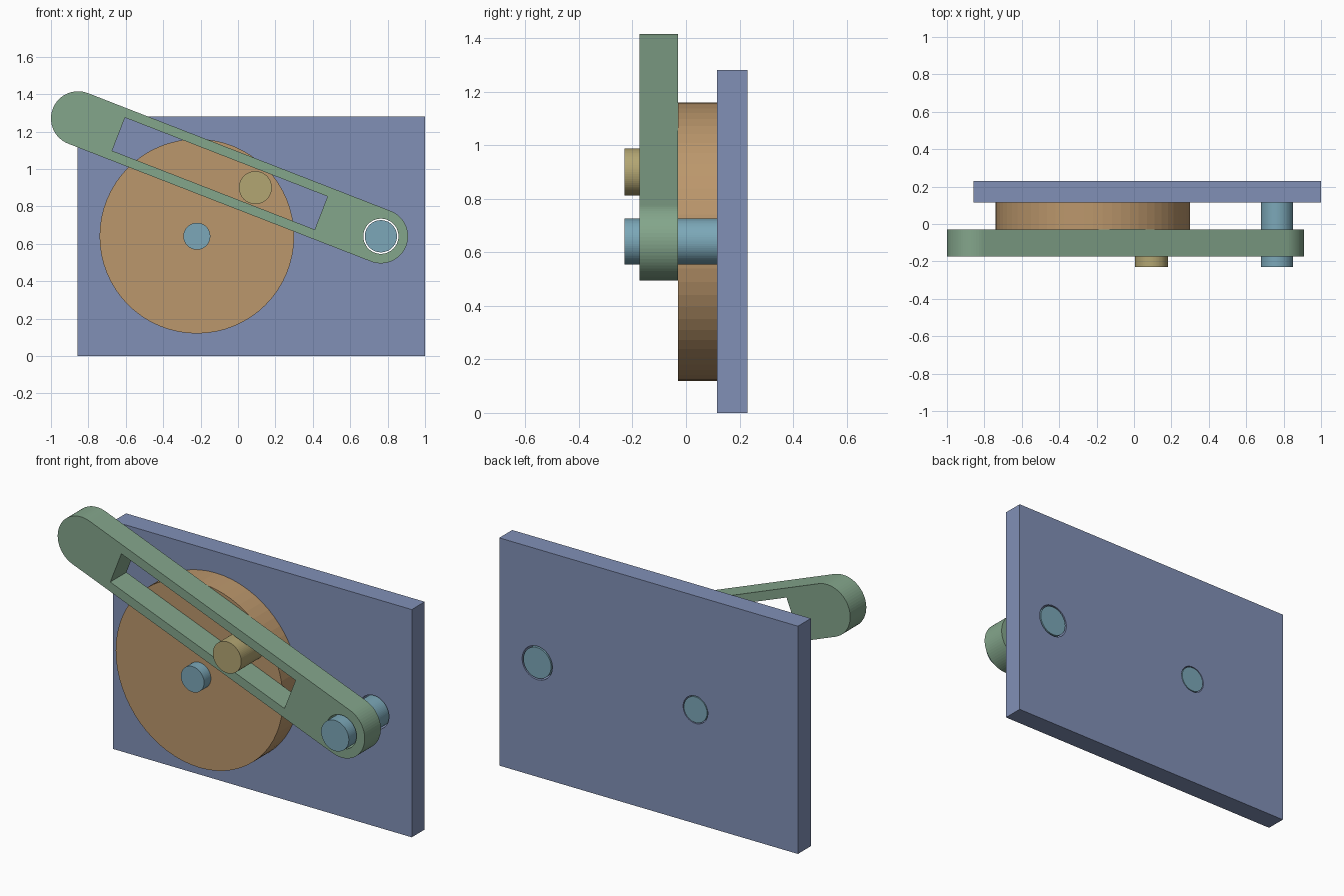
import bpy, bmesh
from math import sin, cos, pi, atan2, hypot

if "Cube" in bpy.data.objects:
    bpy.data.objects.remove(bpy.data.objects["Cube"])

AXLE = (-0.22, 0.64)     # wheel centre (x, z)
PIVOT = (0.764, 0.64)    # lever pivot
TIP = (-0.855, 1.27)     # far rounded end of the lever
CRANK = (0.093, 0.90)    # drive pin on the wheel


def circle(c, r, n=64):
    return [(c[0] + r * cos(2 * pi * i / n), c[1] + r * sin(2 * pi * i / n)) for i in range(n)]


def arc(c, r, start, n=32):
    return [(c[0] + r * cos(start + pi * i / n), c[1] + r * sin(start + pi * i / n)) for i in range(n + 1)]


def material(name, rgb):
    m = bpy.data.materials.new(name)
    m.diffuse_color = (*rgb, 1)
    m.use_nodes = True
    m.node_tree.nodes["Principled BSDF"].inputs["Base Color"].default_value = m.diffuse_color
    return m


def slab(name, outlines, y0, y1, mat):
    """Extrude an x-z outline (plus hole outlines) from y0 to y1."""
    curve = bpy.data.curves.new(name, 'CURVE')
    curve.dimensions = '2D'
    curve.fill_mode = 'BOTH'
    curve.extrude = (y1 - y0) / 2
    for pts in outlines:
        s = curve.splines.new('POLY')
        s.points.add(len(pts) - 1)
        for p, (x, z) in zip(s.points, pts):
            p.co = (x, z, 0, 1)
        s.use_cyclic_u = True
    ob = bpy.data.objects.new(name, curve)
    ob.rotation_euler.x = pi / 2
    ob.location.y = (y0 + y1) / 2
    bpy.context.collection.objects.link(ob)
    bpy.ops.object.select_all(action='DESELECT')
    ob.select_set(True)
    bpy.context.view_layer.objects.active = ob
    bpy.ops.object.convert(target='MESH')
    ob = bpy.context.object
    # weld the caps to the sides
    bm = bmesh.new()
    bm.from_mesh(ob.data)
    bmesh.ops.remove_doubles(bm, verts=bm.verts, dist=1e-5)
    bmesh.ops.recalc_face_normals(bm, faces=bm.faces)
    for f in bm.faces:
        f.smooth = False
    bm.to_mesh(ob.data)
    bm.free()
    ob.data.materials.clear()
    ob.data.materials.append(mat)
    return ob


blue = material("plate_blue", (0.22, 0.28, 0.47))
tan = material("wheel_tan", (0.50, 0.31, 0.15))
green = material("lever_green", (0.23, 0.38, 0.26))
teal = material("shaft_teal", (0.20, 0.39, 0.48))
brass = material("pin_brass", (0.45, 0.38, 0.17))

# Back plate with clearance holes for both shafts
slab("back_plate", [[(-0.857, 0), (1, 0), (1, 1.28), (-0.857, 1.28)],
                    circle(AXLE, 0.077), circle(PIVOT, 0.094)], 0.115, 0.23, blue)

# Crank wheel, its axle and the drive pin
slab("crank_wheel", [circle(AXLE, 0.52)], -0.029, 0.115, tan)
slab("wheel_axle", [circle(AXLE, 0.072)], -0.09, 0.23, teal)
slab("drive_pin", [circle(CRANK, 0.088)], -0.23, -0.029, brass)

# Slotted lever: rounded bar with rectangular slot and pivot hole
dx, dz = TIP[0] - PIVOT[0], TIP[1] - PIVOT[1]
ang = atan2(dz, dx)
ux, uz = cos(ang), sin(ang)


def along(d, side):
    return (PIVOT[0] + d * ux - side * uz, PIVOT[1] + d * uz + side * ux)


bar = arc(TIP, 0.145, ang - pi / 2) + arc(PIVOT, 0.145, ang + pi / 2)
slot = [along(0.343, -0.095), along(1.505, -0.095), along(1.505, 0.095), along(0.343, 0.095)]
slab("slotted_lever", [bar, slot, circle(PIVOT, 0.094)], -0.173, -0.03, green)

# Pivot shaft through lever and plate
slab("pivot_shaft", [circle(PIVOT, 0.086)], -0.23, 0.23, teal)
